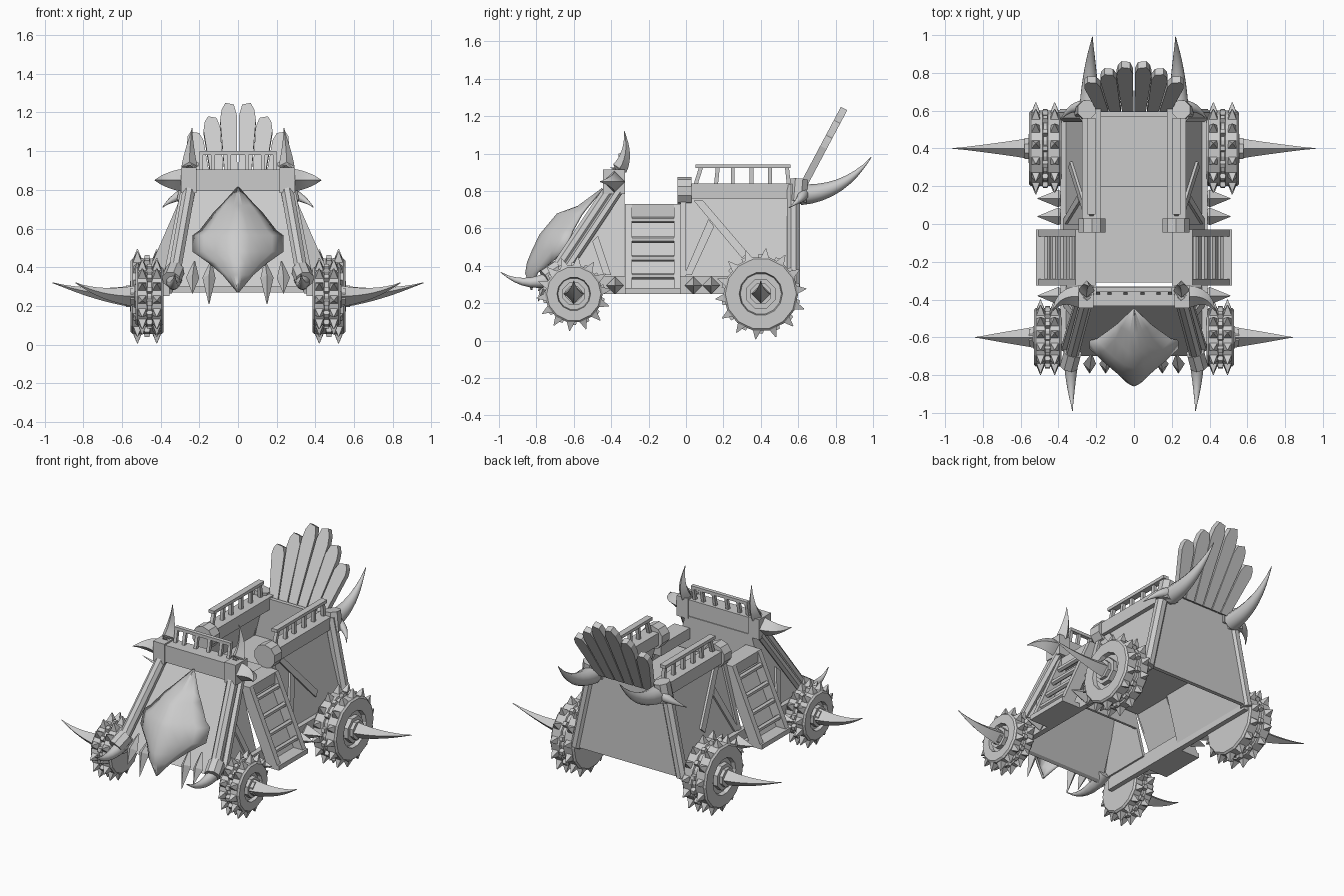
import bpy, bmesh, math
from mathutils import Vector as V

grey = bpy.data.materials.new("weathered grey")
grey.diffuse_color = (0.6, 0.6, 0.6, 1)


def finish(name, bm, smooth=False):
    bmesh.ops.recalc_face_normals(bm, faces=bm.faces)
    me = bpy.data.meshes.new(name)
    bm.to_mesh(me)
    bm.free()
    me.materials.append(grey)
    ob = bpy.data.objects.new(name, me)
    bpy.context.collection.objects.link(ob)
    if smooth:
        bpy.ops.object.select_all(action='DESELECT')
        ob.select_set(True)
        bpy.context.view_layer.objects.active = ob
        bpy.ops.object.shade_smooth_by_angle(angle=math.radians(40))
    return ob


def loft(bm, rings):
    """Skin a list of closed rings and cap both ends."""
    vs = [[bm.verts.new(p) for p in r] for r in rings]
    n = len(vs[0])
    for a, b in zip(vs, vs[1:]):
        for i in range(n):
            j = (i + 1) % n
            bm.faces.new((a[i], a[j], b[j], b[i]))
    bm.faces.new(vs[0])
    bm.faces.new(vs[-1])


def tube_rings(path, radii, n, turn=0.5):
    path = [V(p) for p in path]
    rings = []
    for i, (p, r) in enumerate(zip(path, radii)):
        d = (path[min(i + 1, len(path) - 1)] - path[max(i - 1, 0)]).normalized()
        ref = V((0, 1, 0)) if abs(d.z) > 0.8 else V((0, 0, 1))
        u = d.cross(ref).normalized()
        w = u.cross(d)
        rings.append([p + (u * math.cos(t) + w * math.sin(t)) * r
                      for t in (2 * math.pi * (k + turn) / n for k in range(n))])
    return rings


def tube(name, path, radii, n=8, smooth=False, turn=0.5):
    bm = bmesh.new()
    loft(bm, tube_rings(path, radii, n, turn))
    return finish(name, bm, smooth)


def horn(name, a, b, c, r, n=10, power=1.25):
    """Curved horn along a quadratic curve from a to c; four sides give a diamond section."""
    a, b, c = V(a), V(b), V(c)
    ts = [k / 8 for k in range(9)]
    path = [a * (1 - t) ** 2 + b * 2 * t * (1 - t) + c * t * t for t in ts]
    return tube(name, path, [max(r * (1 - t ** power), 0.002) for t in ts], n, True, 0 if n == 4 else 0.5)


def prism(name, pts, vec):
    bm = bmesh.new()
    loft(bm, [[V(p) for p in pts], [V(p) + V(vec) for p in pts]])
    return finish(name, bm)


def box(name, x0, x1, y0, y1, z0, z1):
    return prism(name, [(x0, y0, z0), (x1, y0, z0), (x1, y1, z0), (x0, y1, z0)], (0, 0, z1 - z0))


def side_x(z):
    """Half width of the leaning body walls at height z."""
    return 0.38 - (z - 0.27) * 0.27


def wheel(s, y, R, tip):
    z, x0, x1 = 0.25, 0.385, 0.555 if R > 0.18 else 0.53
    m = (x0 + x1) / 2
    prof = [(x0, R - 0.01), (x0 + 0.01, R), (m - 0.014, R), (m - 0.01, R - 0.01), (m + 0.01, R - 0.01),
            (m + 0.014, R), (x1 - 0.01, R), (x1, R - 0.01), (x1, R * 0.58), (x1 - 0.025, R * 0.55)]
    bm = bmesh.new()
    loft(bm, [[(s * x, y + r * math.cos(t), z + r * math.sin(t))
               for t in (2 * math.pi * k / 14 for k in range(14))] for x, r in prof])
    finish("wheel", bm)
    # tread spikes and centre knobs
    bm = bmesh.new()
    for row, x in enumerate((x0 + 0.035, x1 - 0.035, m)):
        h, w, top = (0.045, 0.036, 0.003) if row < 2 else (0.012, 0.025, 0.017)
        for k in range(14):
            t = 2 * math.pi * (k + (0.5 if row == 2 else 0.25)) / 14
            d = V((0, math.cos(t), math.sin(t)))
            c = V((s * x, y, z))
            loft(bm, tube_rings([c + d * (R - 0.015), c + d * (R + h)], [w, top], 4))
    finish("tread_spikes", bm)
    # hub and axle horn
    tube("hub_plate", [(s * (x1 - 0.04), y, z), (s * (x1 + 0.004), y, z)], [R * 0.42] * 2, 8)
    tube("hub_nut", [(s * x1, y, z), (s * (x1 + 0.025), y, z)], [R * 0.3] * 2, 8)
    horn("axle_horn", (s * x1, y, z), (s * (x1 + 0.18), y, z), (s * tip, y, z + 0.07), 0.055, 4, 0.95)


# raised deck, with a step down behind
box("deck", -0.29, 0.29, -0.31, 0.2, 0.58, 0.6)
box("rear_deck", -0.29, 0.29, 0.2, 0.57, 0.55, 0.57)

# leaning front wall, cab back and rear wall
prism("front_wall", [(-0.33, -0.70, 0.3), (0.33, -0.70, 0.3), (0.24, -0.40, 0.8), (-0.24, -0.40, 0.8)], (0, 0.02, 0.01))
prism("cab_back", [(-0.30, -0.345, 0.5), (0.30, -0.345, 0.5), (0.23, -0.345, 0.8), (-0.23, -0.345, 0.8)], (0, 0.015, 0))
prism("rear_wall", [(-0.38, 0.57, 0.27), (0.38, 0.57, 0.27), (0.24, 0.57, 0.83), (-0.24, 0.57, 0.83)], (0, 0.025, 0))

for s in (1, -1):
    def wall(name, yz, t=-0.02, off=0.0):
        return prism(name, [(s * (side_x(z) + off), y, z) for y, z in yz], (s * t, 0, 0))

    wall("front_side_wall", [(-0.68, 0.33), (-0.33, 0.33), (-0.33, 0.8), (-0.39, 0.8)])
    wall("rear_side_wall", [(-0.03, 0.27), (0.58, 0.27), (0.58, 0.8), (-0.03, 0.8)])
    box("side_sill", s * 0.355, s * 0.39, -0.66, 0.58, 0.25, 0.345)
    # braces on the walls
    for yz in ([(-0.01, 0.35), (0.03, 0.35), (0.15, 0.61), (0.12, 0.65)],
               [(0.04, 0.75), (0.09, 0.75), (0.33, 0.47), (0.30, 0.44)],
               [(-0.03, 0.33), (0.0, 0.33), (0.0, 0.78), (-0.03, 0.78)],
               [(-0.44, 0.35), (-0.40, 0.35), (-0.47, 0.56), (-0.50, 0.53)]):
        wall("wall_brace", yz, -0.025, 0.014)
    # sill spikes
    for y in (-0.38, 0.04, 0.135):
        tube("sill_spike", [(s * 0.385, y, 0.295), (s * 0.40, y, 0.295), (s * 0.51, y, 0.295)],
             [0.035, 0.047, 0.002], 4, False, 0)

    # boarding ladder
    for y in (-0.325, -0.065):
        prism("ladder_rail", [(s * 0.31, y, 0.73), (s * 0.52, y, 0.25), (s * 0.44, y, 0.25), (s * 0.23, y, 0.73)], (0, 0.035, 0))
    prism("ladder_back", [(s * 0.25, -0.31, 0.71), (s * 0.455, -0.31, 0.25), (s * 0.435, -0.31, 0.25), (s * 0.23, -0.31, 0.71)], (0, 0.26, 0))
    for z in (0.345, 0.44, 0.54, 0.645):
        x = s * (0.5 - (z - 0.25) * 0.4375)
        tube("ladder_rung", [(x, -0.3, z), (x, -0.05, z)], [0.017] * 2, 6)
    box("ladder_foot", s * 0.37, s * 0.52, -0.325, -0.03, 0.25, 0.28)
    box("ladder_top", s * 0.20, s * 0.31, -0.325, -0.03, 0.66, 0.73)

    # rear top beam with round end and railing
    box("top_beam", s * 0.175, s * 0.275, -0.02, 0.61, 0.76, 0.84)
    tube("beam_end", [(s * 0.222, -0.045, 0.8), (s * 0.222, 0.03, 0.8)], [0.075] * 2, 10)
    box("side_rail", s * 0.205, s * 0.245, 0.05, 0.56, 0.922, 0.942)
    for y0, y1 in ((0.05, 0.08), (0.16, 0.17), (0.25, 0.25), (0.35, 0.35), (0.45, 0.45), (0.55, 0.54)):
        tube("rail_post", [(s * 0.225, y0, 0.83), (s * 0.225, y1, 0.925)], [0.015] * 2, 4)

    # rear corner post with binding and horns
    tube("rear_post", [(s * 0.375, 0.575, 0.27), (s * 0.255, 0.575, 0.83)], [0.037] * 2, 8)
    tube("post_binding", [(s * 0.268, 0.595, 0.74), (s * 0.25, 0.605, 0.86)], [0.052] * 2, 8)
    horn("rear_horn", (s * 0.235, 0.61, 0.78), (s * 0.235, 0.84, 0.785), (s * 0.22, 0.99, 0.98), 0.056)
    horn("rear_side_horn", (s * 0.24, 0.62, 0.79), (s * 0.33, 0.64, 0.77), (s * 0.39, 0.55, 0.71), 0.038)

    # front struts with horns at the feet
    tube("front_strut", [(s * 0.335, -0.72, 0.34), (s * 0.25, -0.40, 0.82)], [0.035] * 2, 8)
    tube("front_strut_outer", [(s * 0.365, -0.66, 0.35), (s * 0.275, -0.36, 0.80)], [0.024] * 2, 6)
    tube("strut_collar", [(s * 0.345, -0.755, 0.335), (s * 0.325, -0.68, 0.385)], [0.05] * 2, 8)
    horn("foot_horn", (s * 0.33, -0.66, 0.36), (s * 0.34, -0.84, 0.26), (s * 0.325, -0.99, 0.365), 0.046)

    # front beam end blocks and horns
    box("beam_block", s * 0.215, s * 0.295, -0.445, -0.325, 0.785, 0.915)
    horn("block_side_horn", (s * 0.28, -0.385, 0.85), (s * 0.39, -0.37, 0.85), (s * 0.43, -0.46, 0.85), 0.06, 4)
    horn("block_top_horn", (s * 0.25, -0.37, 0.90), (s * 0.255, -0.30, 0.98), (s * 0.237, -0.33, 1.12), 0.045, 4)

    # hanging spikes at the nose
    for x, zt in ((0.15, 0.21), (0.235, 0.265)):
        tube("nose_spike", [(s * (x - 0.01), -0.69, 0.43), (s * x, -0.74, 0.345), (s * x, -0.79, zt)],
             [0.004, 0.034, 0.002], 4, False, 0)

    wheel(s, 0.4, 0.2, 0.96)
    wheel(s, -0.6, 0.155, 0.84)

# front beam and railing
box("front_beam", -0.25, 0.25, -0.435, -0.335, 0.795, 0.905)
box("front_rail", -0.2, 0.2, -0.36, -0.335, 0.98, 1.0)
for x in (-0.19, -0.13, -0.045, 0.045, 0.13, 0.19):
    tube("front_rail_post", [(x, -0.365, 0.9), (x, -0.348, 0.985)], [0.014] * 2, 4)

# fan of rear planks
for i, (bx, tx, h) in enumerate(((0.033, 0.05, 1.25), (0.1, 0.14, 1.18), (0.165, 0.23, 1.1))):
    for s in (1, -1):
        def at(t, off):
            z = 0.81 + t * (h - 0.81)
            return (s * (bx + (tx - bx) * t + off), 0.595 + (z - 0.81) * 0.53, z)
        outline = [at(0, -0.03), at(0, 0.03), at(0.8, 0.046), at(0.92, 0.036), at(1, 0.015), at(0.98, -0.028), at(0.85, -0.042)]
        prism("fan_plank", outline, (0, 0.034, -0.018))

# bulging nose shield: height, half width, centre depth, edge depth
rows = [(0.815, 0.005, -0.45, -0.45), (0.72, 0.09, -0.58, -0.53), (0.68, 0.13, -0.69, -0.56), (0.59, 0.2, -0.765, -0.61),
        (0.565, 0.235, -0.785, -0.62), (0.48, 0.235, -0.825, -0.66), (0.42, 0.15, -0.85, -0.72),
        (0.36, 0.08, -0.86, -0.80), (0.27, 0.005, -0.83, -0.83)]
bm = bmesh.new()
grid = [[bm.verts.new((w * k / 4, yc + (ye - yc) * abs(k / 4) ** 1.5, z)) for k in range(-4, 5)]
        for z, w, yc, ye in rows]
for a, b in zip(grid, grid[1:]):
    for k in range(8):
        bm.faces.new((a[k], a[k + 1], b[k + 1], b[k]))
shield = finish("nose_shield", bm, True)
solid = shield.modifiers.new("thickness", 'SOLIDIFY')
solid.thickness = 0.012
